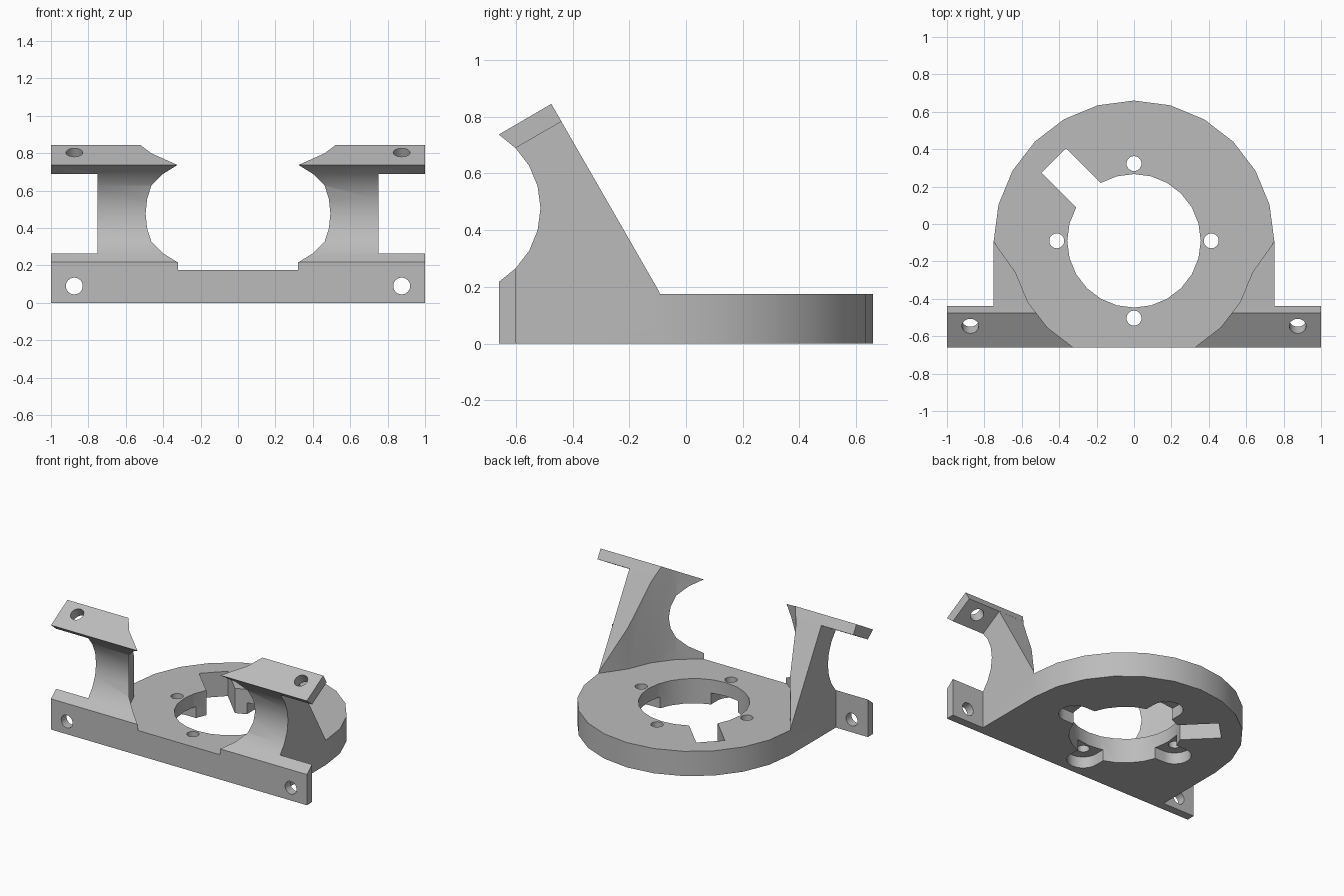
import bpy, bmesh, math
from mathutils import Matrix, Vector

cube = bpy.data.objects.get("Cube")
if cube:
    bpy.data.objects.remove(cube, do_unlink=True)

grey = bpy.data.materials.new("plain_grey")
grey.use_nodes = True
colour = (0.5, 0.5, 0.5, 1)
grey.diffuse_color = colour
grey.node_tree.nodes["Principled BSDF"].inputs["Base Color"].default_value = colour

CY = -0.09        # centre of the ring in y
FRONT = -0.66     # front plane
BASE = 0.175      # height of the base plate


def add_object(name, bm):
    bmesh.ops.recalc_face_normals(bm, faces=bm.faces)
    mesh = bpy.data.meshes.new(name)
    bm.to_mesh(mesh)
    bm.free()
    mesh.materials.append(grey)
    obj = bpy.data.objects.new(name, mesh)
    bpy.context.collection.objects.link(obj)
    return obj


def prism(name, points, lo, hi, axis="z"):
    """Extrude a profile: (x, y) along z, or (y, z) along x."""
    place = (lambda p, d: (p[0], p[1], d)) if axis == "z" else (lambda p, d: (d, p[0], p[1]))
    bm = bmesh.new()
    face = bm.faces.new([bm.verts.new(place(p, lo)) for p in points])
    moved = bmesh.ops.extrude_face_region(bm, geom=[face])["geom"]
    step = Vector(place((0, 0), hi - lo))
    bmesh.ops.translate(bm, vec=step, verts=[v for v in moved if isinstance(v, bmesh.types.BMVert)])
    return add_object(name, bm)


def arc(cx, cy, r, start, end, step=15):
    return [(cx + r * math.cos(math.radians(a)), cy + r * math.sin(math.radians(a)))
            for a in range(start, end + 1, step)]


def rod(name, centre, r, length, tilt=0):
    """Round cutter, its axis turned about x by tilt degrees."""
    bm = bmesh.new()
    bmesh.ops.create_cone(bm, cap_ends=True, segments=24, radius1=r, radius2=r, depth=length,
                          matrix=Matrix.Translation(centre) @ Matrix.Rotation(math.radians(tilt), 4, "X"))
    return add_object(name, bm)


def radial_slot(name, angle, reach, half, z0, z1):
    """Straight slot running from the ring centre outwards."""
    c, s = math.cos(math.radians(angle)), math.sin(math.radians(angle))
    pts = [(c * u - s * v, CY + s * u + c * v)
           for u, v in ((0, -half), (reach, -half), (reach, half), (0, half))]
    return prism(name, pts, z0, z1)


def boolean(target, tool, operation):
    mod = target.modifiers.new("combine", "BOOLEAN")
    mod.operation = operation
    mod.solver = "EXACT"
    mod.object = tool
    bpy.context.view_layer.objects.active = target
    bpy.ops.object.modifier_apply(modifier=mod.name)
    bpy.data.objects.remove(tool, do_unlink=True)


# Base plate: half round at the back, square at the front
bracket = prism("mounting_bracket", arc(0, CY, 0.75, 0, 180) + [(-0.75, FRONT), (0.75, FRONT)], 0, BASE)

# Side supports with a hollowed front and a sloping back
hollow = arc(-0.813, 0.477, 0.3, -60, 60)
hollow[0], hollow[-1] = (FRONT, 0.217), (FRONT, 0.737)
profile = [(FRONT, 0)] + hollow + [(-0.475, 0.845), (CY, BASE), (CY, 0)]
supports = prism("supports", profile, -0.75, 0.75, "x")

# Front flange and tilted upper plate run out to the full width
flange = prism("flange", [(FRONT, 0), hollow[0], hollow[1], (hollow[1][0], 0)], -1, 1, "x")
plate = prism("upper_plate", [hollow[-1], (-0.475, 0.845), (-0.439, 0.783), hollow[-2]], -1, 1, "x")
for part in (flange, plate):
    boolean(supports, part, "UNION")

# Round clearance between the two supports
clearance = [(0.781, -0.05), (-0.781, -0.05)] + arc(0, CY, 0.655, 195, 345)
boolean(supports, prism("clearance", clearance, BASE, 1.2), "DIFFERENCE")
boolean(bracket, supports, "UNION")

# Central bore and the diagonal slot
cutters = [rod("bore", (0, CY, 0), 0.357, 1),
           radial_slot("cable_slot", 135, 0.607, 0.093, -0.1, 0.4)]

# Four screw holes with rounded recesses underneath
for angle in range(0, 360, 90):
    x = 0.413 * math.cos(math.radians(angle))
    y = CY + 0.413 * math.sin(math.radians(angle))
    cutters += [rod("screw_hole", (x, y, 0), 0.04, 1),
                rod("recess_end", (x, y, 0), 0.105, 0.16),
                radial_slot("recess", angle, 0.413, 0.105, -0.1, 0.08)]

# Fixing holes in the flange and the upper plates
for x in (-0.875, 0.875):
    cutters += [rod("flange_hole", (x, -0.63, 0.09), 0.045, 0.4, 90),
                rod("plate_hole", (x, -0.545, 0.802), 0.045, 0.3, 30)]
for cutter in cutters:
    boolean(bracket, cutter, "DIFFERENCE")

bpy.ops.object.select_all(action="DESELECT")
bracket.select_set(True)
bpy.context.view_layer.objects.active = bracket
bpy.ops.object.shade_smooth_by_angle(angle=math.radians(30))
